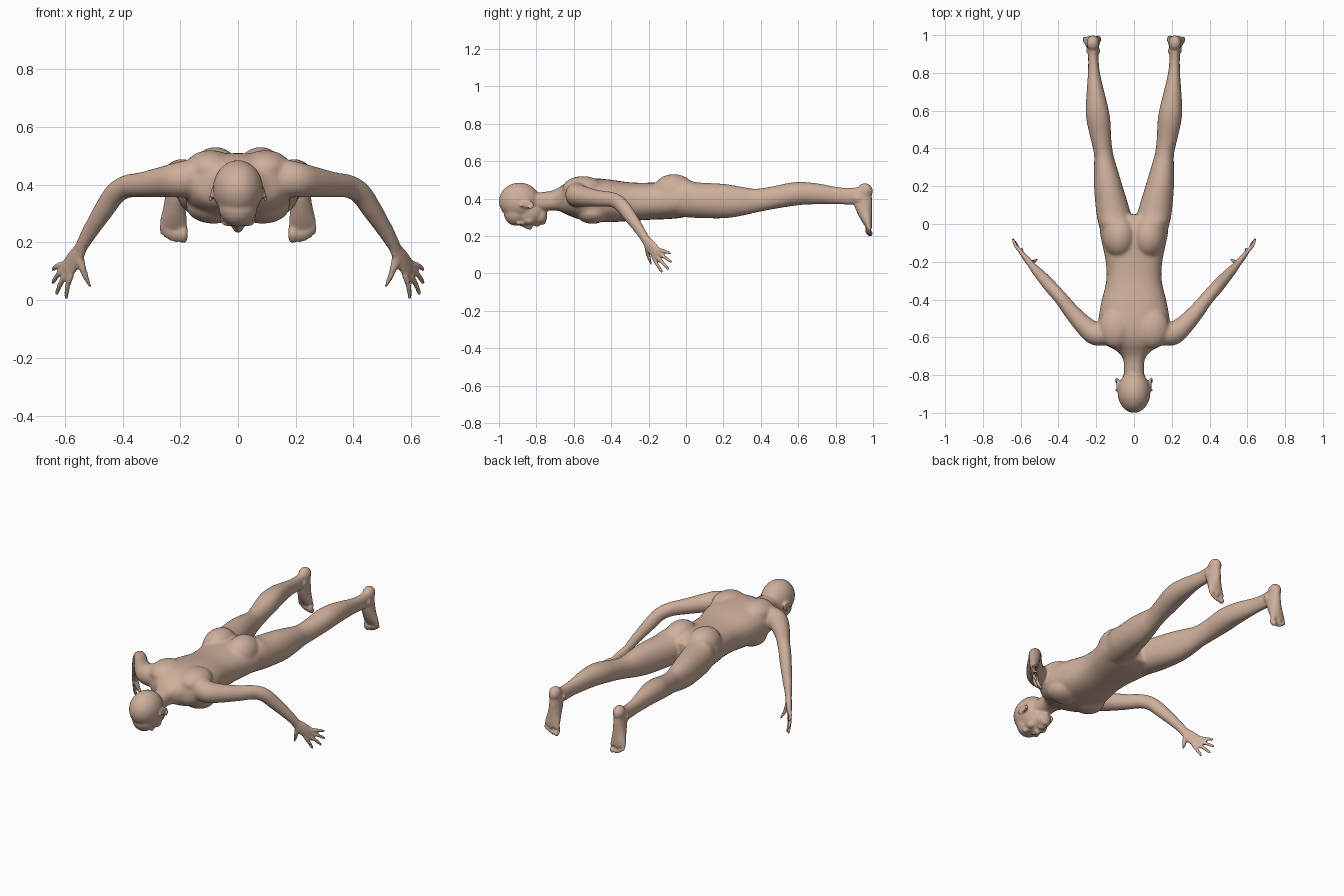
import bpy, bmesh, math
from mathutils import Vector

cube = bpy.data.objects.get("Cube")
if cube:
    bpy.data.objects.remove(cube, do_unlink=True)

bm = bmesh.new()


def spline(rows, steps=4):
    """Smoothly resample rows of numbers."""
    padded = [rows[0]] + list(rows) + [rows[-1]]
    result = []
    for i in range(len(rows) - 1):
        a, b, c, d = padded[i:i + 4]
        for k in range(steps):
            t = k / steps
            result.append([q + t / 2 * (r - p + t * (2 * p - 5 * q + 4 * r - s + t * (3 * (q - r) + s - p)))
                           for p, q, r, s in zip(a, b, c, d)])
    return result + [list(rows[-1])]


def circle(sides):
    """Cosine and sine pairs around a circle."""
    return [(math.cos(math.tau * i / sides), math.sin(math.tau * i / sides)) for i in range(sides)]


def skin(rings):
    """Join rings of points into a closed skin."""
    loops = [[bm.verts.new(p) for p in ring] for ring in rings]
    count = len(loops[0])
    for low, high in zip(loops, loops[1:]):
        for i in range(count):
            j = (i + 1) % count
            bm.faces.new((low[i], low[j], high[j], high[i]))
    bm.faces.new(loops[0][::-1])
    bm.faces.new(loops[-1])


def rounded(value, power):
    return math.copysign(abs(value) ** (2 / power), value)


def box_loft(rows, mirror=1, power=2.2):
    """Loft along y through rows of (y, x low, x high, z low, z high)."""
    rings = []
    for y, x0, x1, z0, z1 in spline(rows):
        rings.append([(mirror * (x0 + x1 + (x1 - x0) * rounded(c, power)) / 2, y,
                       (z0 + z1 + (z1 - z0) * rounded(s, power)) / 2) for c, s in circle(28)])
    skin(rings)


def blob(center, radii, mirror=1, sides=20):
    """Ellipsoid stacked from rings."""
    x, y, z = center
    rx, ry, rz = radii
    rings = []
    layers = sides // 2
    for i in range(layers + 1):
        angle = .1 + (math.pi - .2) * i / layers
        flat, height = math.sin(angle), math.cos(angle)
        rings.append([(x * mirror + rx * flat * c, y + ry * flat * s, z - rz * height)
                      for c, s in circle(sides)])
    skin(rings)


def tube(rows, side=(0, 0, 1), mirror=1):
    """Round-ended limb through rows of (x, y, z, radius on side, other radius)."""
    rows = spline(rows)
    flip = Vector((mirror, 1, 1))
    points = [Vector(r[:3]) * flip for r in rows]
    rings = []
    for i, row in enumerate(rows):
        tangent = (points[min(i + 1, len(rows) - 1)] - points[max(i - 1, 0)]).normalized()
        a = Vector(side) * flip
        a = (a - tangent * a.dot(tangent)).normalized()
        b = tangent.cross(a)
        rings.append([points[i] + a * row[3] * c + b * row[4] * s for c, s in circle(16)])
    skin(rings)
    for row in (rows[0], rows[-1]):
        blob(row[:3], [min(row[3:])] * 3, mirror, 12)


# Neck and torso: y, half width, bottom, top
torso = [(-.82, .055, .335, .43), (-.76, .053, .335, .435), (-.71, .06, .337, .445),
         (-.67, .095, .33, .465), (-.64, .15, .315, .485), (-.59, .185, .295, .505),
         (-.52, .19, .278, .51), (-.42, .175, .273, .503), (-.3, .147, .28, .487),
         (-.2, .15, .286, .485), (-.1, .17, .29, .49), (-.02, .18, .298, .49),
         (.05, .13, .32, .46)]
box_loft([(y, -w, w, low, high) for y, w, low, high in torso], power=2.4)

# Head: skull, forehead, face, jaw, chin, nose, lips
blob((0, -.89, .385), (.087, .11, .1), sides=32)
blob((0, -.91, .325), (.068, .065, .07))
blob((0, -.845, .325), (.067, .09, .073))
blob((0, -.785, .305), (.046, .045, .045))
blob((0, -.765, .278), (.024, .018, .018))
tube([(0, -.885, .262, .009, .009), (0, -.855, .25, .01, .01), (0, -.832, .243, .014, .011)], (1, 0, 0))
blob((0, -.8, .259), (.022, .008, .011))
blob((0, -.788, .261), (.019, .008, .011))

for m in (1, -1):
    # Brow, eyelid, nostril wing, cheek
    blob((.032, -.893, .268), (.026, .011, .012), m)
    blob((.031, -.872, .268), (.017, .011, .01), m)
    blob((.012, -.831, .25), (.008, .01, .009), m)
    blob((.038, -.84, .285), (.024, .03, .024), m)

    # Ear with a raised rim
    blob((.084, -.85, .367), (.01, .027, .018), m)
    rim = []
    for i in range(9):
        angle = math.radians(200 - 33 * i)
        rim.append((.092 - .006 * math.sin(angle), -.85 + .032 * math.cos(angle),
                    .365 + .021 * math.sin(angle), .006, .006))
    tube(rim, (1, 0, 0), m)

    # Shoulder blade, chest, buttock
    blob((.095, -.55, .455), (.09, .11, .065), m, 28)
    blob((.085, -.5, .325), (.095, .09, .06), m, 28)
    blob((.078, -.065, .435), (.088, .115, .096), m, 28)

    # Leg from hip to ankle
    box_loft([(-.08, .02, .165, .31, .47), (0, .012, .188, .3, .5), (.06, .018, .2, .296, .487),
              (.2, .06, .212, .294, .479), (.3, .09, .212, .308, .463), (.37, .11, .212, .324, .453),
              (.45, .12, .23, .34, .463), (.55, .125, .252, .357, .484), (.62, .137, .255, .366, .489),
              (.7, .157, .251, .369, .482), (.8, .18, .244, .37, .464), (.88, .188, .243, .367, .457),
              (.95, .19, .245, .38, .465)], m, 2.1)

    # Foot: heel, ankle bones, arch and ball
    blob((.217, .957, .44), (.034, .042, .042), m)
    blob((.191, .915, .405), (.012, .018, .02), m)
    blob((.242, .92, .4), (.012, .018, .02), m)
    tube([(.217, .948, .43, .03, .045), (.217, .946, .38, .033, .05), (.22, .958, .32, .039, .038),
          (.223, .971, .275, .047, .026), (.225, .98, .245, .046, .016)], (1, 0, 0), m)
    toes = [(.19, .203, .0155), (.214, .204, .0105), (.232, .209, .01), (.248, .218, .0095), (.263, .23, .009)]
    for x, tip, r in toes:
        tube([(x, .978, .252, r, r), (x, .972, tip + .026, r, r), (x, .984, tip + r * .6, r, r)], (1, 0, 0), m)

    # Arm from shoulder to wrist
    tube([(.13, -.575, .425, .07, .06), (.2, -.582, .418, .063, .063), (.26, -.54, .41, .054, .053),
          (.33, -.465, .4, .045, .043), (.385, -.395, .394, .041, .037), (.425, -.35, .37, .04, .036),
          (.46, -.31, .32, .038, .034), (.505, -.26, .25, .031, .028), (.545, -.215, .18, .024, .019)], mirror=m)

    # Palm
    wrist, palm_end = Vector((.54, -.22, .185)), Vector((.592, -.157, .105))
    across = Vector((.44, .56, .7))
    middle = (wrist + palm_end) / 2
    tube([(*wrist, .024, .018), (*middle, .034, .017), (*palm_end, .038, .012)], across, m)

    # Fingers, each bent a little at the middle, and thumb
    tips = [(.595, -.13, .009), (.628, -.095, .025), (.641, -.08, .062), (.64, -.085, .107)]
    for i, tip in enumerate(tips):
        base = palm_end + across * (i - 1.5) * .02
        knuckle = base.lerp(Vector(tip), .5) + Vector((.004, -.003, .002))
        tube([(*base, .011, .011), (*knuckle, .0098, .0098), (*tip, .0078, .0078)], mirror=m)
    tube([(.548, -.208, .14, .016, .014), (.53, -.2, .09, .012, .012), (.513, -.186, .048, .008, .008)], mirror=m)

bmesh.ops.recalc_face_normals(bm, faces=bm.faces)
mesh = bpy.data.meshes.new("body_parts")
bm.to_mesh(mesh)
bm.free()
body = bpy.data.objects.new("body", mesh)
bpy.context.collection.objects.link(body)

# Fuse all parts into one skin
fuse = body.modifiers.new("fuse", "REMESH")
fuse.mode = "VOXEL"
fuse.voxel_size = .0065
graph = bpy.context.evaluated_depsgraph_get()
fused = bpy.data.meshes.new_from_object(body.evaluated_get(graph))
body.modifiers.clear()
body.data = fused
bpy.data.meshes.remove(mesh)
fused.name = "body"

# Blend joints strongly, keep hands, feet and face crisp
fine = [v.index for v in fused.vertices if abs(v.co.x) > .53 or v.co.y > .9 or v.co.y < -.75]
group = body.vertex_groups.new(name="blend")
group.add(range(len(fused.vertices)), 1, "REPLACE")
group.add(fine, .16, "REPLACE")
blend = body.modifiers.new("blend", "SMOOTH")
blend.factor = .5
blend.iterations = 20
blend.vertex_group = "blend"

# Skin colour
skin_tone = bpy.data.materials.new("warm beige skin")
skin_tone.use_nodes = True
colour = (.62, .43, .33, 1)
skin_tone.diffuse_color = colour
shader = next(n for n in skin_tone.node_tree.nodes if n.type == "BSDF_PRINCIPLED")
shader.inputs["Base Color"].default_value = colour
fused.materials.clear()
fused.materials.append(skin_tone)
fused.shade_smooth()
